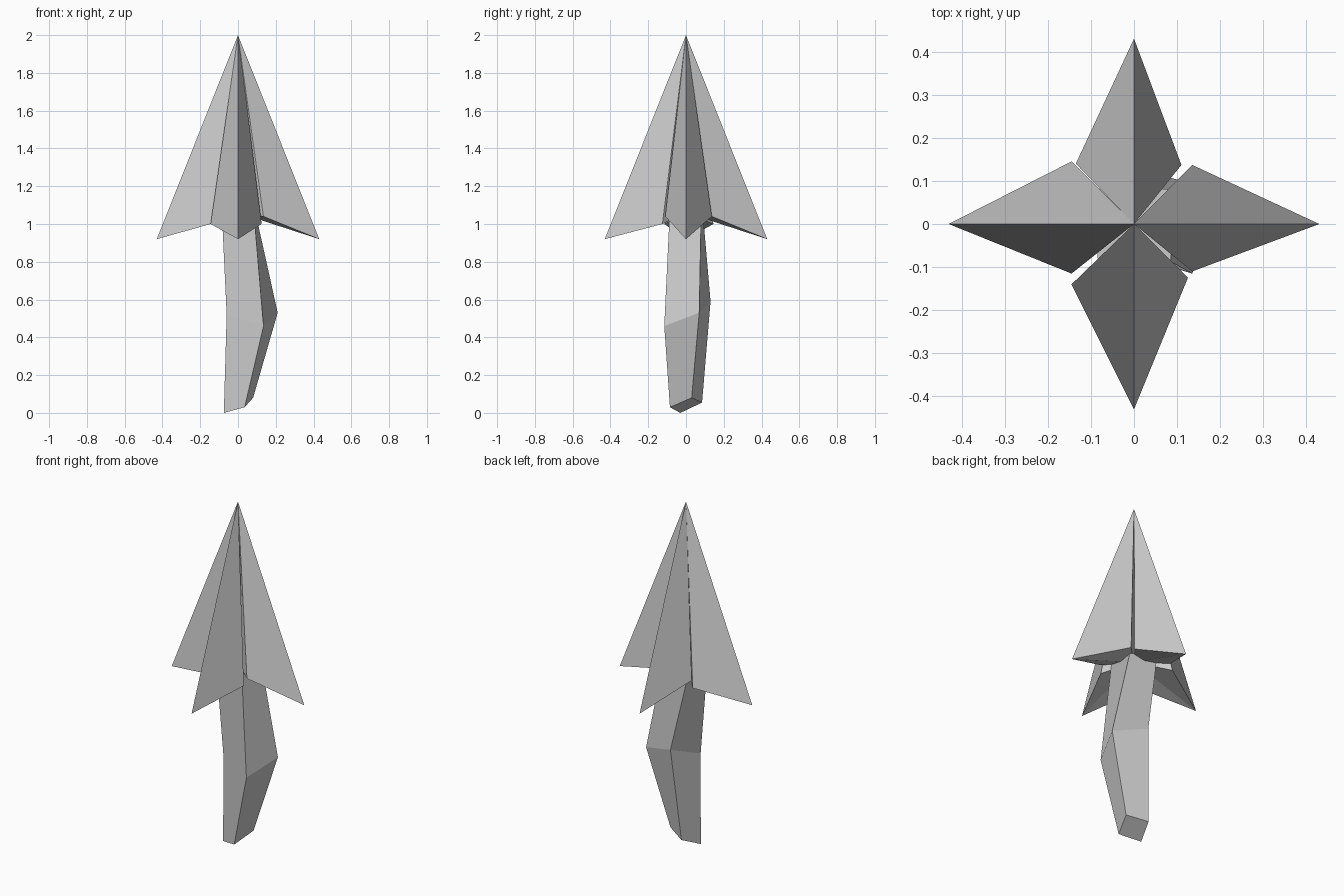
import bpy


def make_mesh(name, verts, faces):
    mesh = bpy.data.meshes.new(name)
    mesh.from_pydata(verts, [], faces)
    obj = bpy.data.objects.new(name, mesh)
    bpy.context.collection.objects.link(obj)
    return obj


# Four barbed fins sharing one tip: barb point and its two inner corners
APEX, HUB = (0, 0, 2.0), (0, 0, 1.06)
fins = {
    "front_fin": ((0, -0.43, 0.92), (-0.145, -0.14, 1.0), (0.125, -0.125, 1.0)),
    "right_fin": ((0.43, 0, 0.92), (0.135, -0.11, 1.04), (0.135, 0.137, 1.04)),
    "back_fin": ((0, 0.43, 0.92), (0.11, 0.137, 1.04), (-0.135, 0.14, 1.04)),
    "left_fin": ((-0.43, 0, 0.92), (-0.145, 0.145, 1.0), (-0.145, -0.115, 1.0)),
}
for name, (barb, start, end) in fins.items():
    make_mesh(name, [APEX, start, barb, end, HUB],
              [(0, 1, 2), (0, 2, 3), (2, 1, 4), (3, 2, 4), (0, 4, 1), (0, 3, 4)])

# Bent four-sided shaft, lofted through three tilted sections
sections = [
    [(-0.075, -0.03, 0.0), (0.035, -0.085, 0.03), (0.08, 0.03, 0.08), (-0.03, 0.085, 0.055)],
    [(-0.06, -0.05, 0.52), (0.135, -0.115, 0.46), (0.21, 0.07, 0.53), (0.01, 0.13, 0.59)],
    [(-0.085, -0.08, 1.05), (0.085, -0.087, 1.05), (0.095, 0.08, 1.05), (-0.08, 0.09, 1.05)],
]
verts = [v for ring in sections for v in ring]
faces = [(3, 2, 1, 0), (8, 9, 10, 11)]
for r in (0, 4):
    for i in range(4):
        j = (i + 1) % 4
        faces.append((r + i, r + j, r + 4 + j, r + 4 + i))
make_mesh("shaft", verts, faces)
